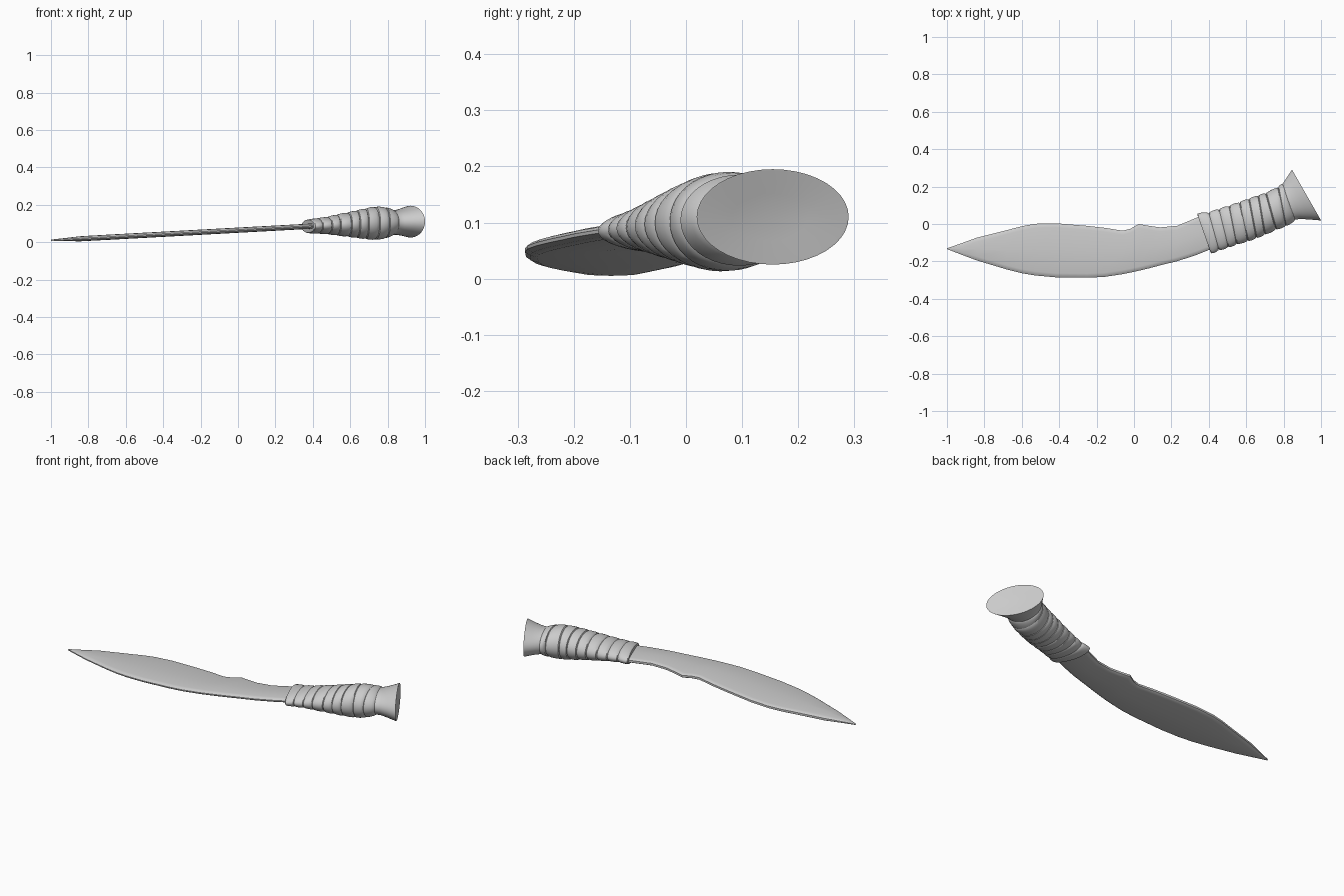
import bpy, math
from mathutils import Vector

if "Cube" in bpy.data.objects:
    bpy.data.objects.remove(bpy.data.objects["Cube"])

def lerp(a, b, f):
    return tuple(p + (q - p) * f for p, q in zip(a, b))

def loft(name, rings, cap_start=True, cap_end=True, angle=35):
    """Skin a list of equal-length point rings into one smooth-shaded object."""
    n = len(rings[0])
    verts = [p for r in rings for p in r]
    faces = [(i*n + j, i*n + (j+1) % n, (i+1)*n + (j+1) % n, (i+1)*n + j)
             for i in range(len(rings) - 1) for j in range(n)]
    for use, ring_i in ((cap_start, 0), (cap_end, len(rings) - 1)):
        if use:
            b = ring_i * n
            c = sum((Vector(p) for p in rings[ring_i]), Vector()) / n
            verts.append(c)
            faces += [(b + j, b + (j+1) % n, len(verts) - 1) if ring_i else
                      (b + (j+1) % n, b + j, len(verts) - 1) for j in range(n)]
    me = bpy.data.meshes.new(name)
    me.from_pydata([tuple(v) for v in verts], [], faces)
    ob = bpy.data.objects.new(name, me)
    bpy.context.collection.objects.link(ob)
    bpy.ops.object.select_all(action='DESELECT')
    ob.select_set(True)
    bpy.context.view_layer.objects.active = ob
    bpy.ops.object.mode_set(mode='EDIT')
    bpy.ops.mesh.select_all(action='SELECT')
    bpy.ops.mesh.normals_make_consistent(inside=False)
    bpy.ops.object.mode_set(mode='OBJECT')
    bpy.ops.object.shade_smooth_by_angle(angle=math.radians(angle))
    return ob

# Blade: (x, upper edge y, lower edge y), thin lens sections sloping up to the grip
outline = [(-1.0, -.130, -.134), (-.92, -.102, -.165), (-.84, -.073, -.195),
           (-.68, -.033, -.243), (-.60, -.012, -.263), (-.53, .001, -.275),
           (-.42, .004, -.285), (-.25, -.010, -.287), (-.16, -.020, -.283),
           (-.06, -.036, -.268), (-.02, -.026, -.260), (.025, .000, -.250),
           (.08, -.010, -.237), (.14, -.018, -.221), (.23, -.010, -.199),
           (.29, .015, -.180), (.34, .036, -.163), (.46, .055, -.115)]

def blade_ring(x, yu, yl):
    zc = .010 + (x + 1) * .0545
    t = min(.014, .004 + (x + 1) * .06)
    w = yu - yl
    inset = min(.022, w * .2)
    half = [(yl, .003), (yl + inset * .4, t * .65), (yl + inset, t * .9),
            (yl + w * .5, t), (yu - inset, t * .9), (yu - inset * .3, t * .7)]
    up = [(x, y, zc + h) for y, h in half] + [(x, yu, zc + t * .4)]
    down = [(x, yu, zc - t * .4)] + [(x, y, zc - h) for y, h in reversed(half)]
    return up + down

loft("blade", [blade_ring(*s) for s in outline])

# Elliptical handle section between an upper and a lower point seen from above
def handle_ring(station, swell=1.0, n=40):
    ux, uy, lx, ly, h = station
    cx, cy = (ux + lx) / 2, (uy + ly) / 2
    dx, dy = (ux - lx) / 2, (uy - ly) / 2
    zc = .085 + (cx - .375) * .046
    ring = []
    for k in range(n):
        a = 2 * math.pi * k / n
        c, s = math.cos(a) * swell, math.sin(a) * swell
        ring.append((cx + dx * c, cy + dy * c, zc + h * s))
    return ring

# Wrapped grip: slanted band boundaries, each band a rounded, stepped swelling
bands = [(.337, .055, .412, -.158, .036), (.400, .062, .455, -.140, .041),
         (.455, .080, .505, -.125, .046), (.510, .098, .550, -.108, .056),
         (.565, .117, .610, -.092, .064), (.615, .135, .655, -.075, .073),
         (.665, .152, .700, -.057, .081), (.705, .165, .760, -.030, .088),
         (.772, .198, .812, -.012, .082), (.795, .218, .865, .022, .066)]
profile = [(0, .95), (.06, 1.0), (.35, 1.025), (.7, 1.02), (.94, .98), (.99, .94)]
rings = []
for a, b in zip(bands, bands[1:]):
    rings += [handle_ring(lerp(a, b, f), sw) for f, sw in profile]
loft("wrapped_grip", rings)

# Flared pommel with a shallow dished end
flare = [(.770, .180, .830, -.002, .070), (.795, .215, .862, .024, .066),
         (.808, .235, .893, .027, .067), (.825, .260, .940, .024, .074),
         (.845, .290, 1.0, .019, .085)]
dish = (lerp(flare[-1], (.837, .286, .992, .015, .085), 1))
loft("pommel", [handle_ring(s) for s in flare] +
     [handle_ring(flare[-1], .97), handle_ring(dish, .5)])
